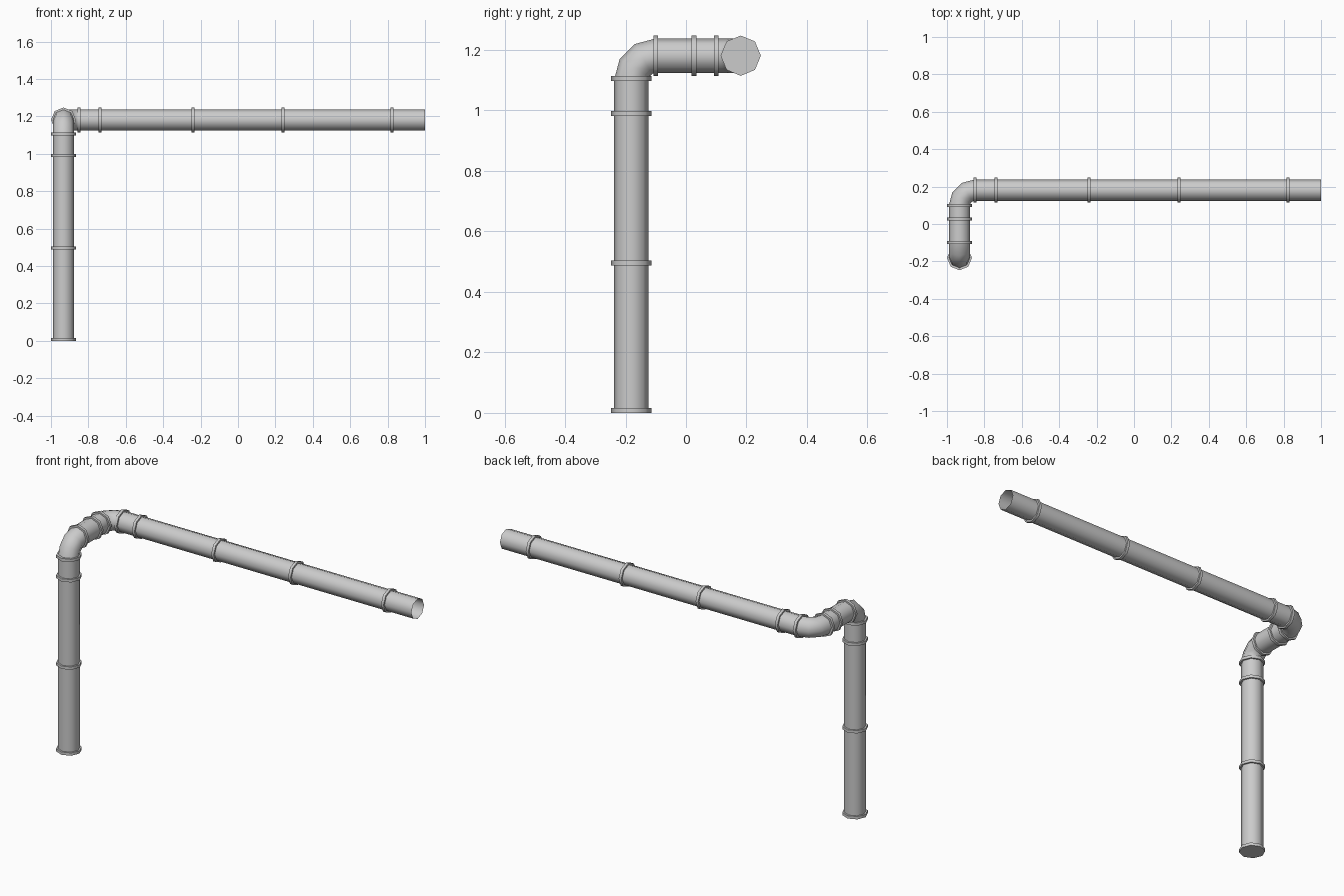
import bpy, bmesh, math
from mathutils import Vector

cube = bpy.data.objects.get("Cube")
if cube:
    bpy.data.objects.remove(cube, do_unlink=True)

SIDES = 8
PIPE_R, COLLAR_R, COLLAR_T = 0.057, 0.0665, 0.016
BEND = 0.081                      # centreline radius of both elbows
PX, PY, PZ = -0.933, -0.181, 1.181  # riser axis and height of the level runs
BACK_Y = PY + 0.362               # axis of the long run

X, Y, Z = Vector((1, 0, 0)), Vector((0, 1, 0)), Vector((0, 0, 1))

metal = bpy.data.materials.new("light_grey_metal")
metal.use_nodes = True
grey = (0.6, 0.6, 0.6, 1)
metal.diffuse_color = grey
metal.node_tree.nodes["Principled BSDF"].inputs["Base Color"].default_value = grey


def tube(name, frames, side, radius, capped=False):
    """Sweep an octagon through (centre, direction) frames."""
    bm = bmesh.new()
    rings = []
    for centre, direction in frames:
        u = side.cross(direction)
        angles = [math.tau * i / SIDES for i in range(SIDES)]
        rings.append([bm.verts.new(centre + radius * (math.cos(a) * u + math.sin(a) * side))
                      for a in angles])
    for a, b in zip(rings, rings[1:]):
        for i in range(SIDES):
            j = (i + 1) % SIDES
            bm.faces.new((a[i], a[j], b[j], b[i]))
    if capped:
        bm.faces.new(rings[0][::-1])
        bm.faces.new(rings[-1])
    mesh = bpy.data.meshes.new(name)
    bm.to_mesh(mesh)
    bm.free()
    mesh.materials.append(metal)
    obj = bpy.data.objects.new(name, mesh)
    bpy.context.collection.objects.link(obj)
    bpy.ops.object.select_all(action='DESELECT')
    obj.select_set(True)
    bpy.context.view_layer.objects.active = obj
    bpy.ops.object.shade_smooth_by_angle(angle=math.radians(60))


def straight(name, start, end, side):
    d = (end - start).normalized()
    tube(name, [(start, d), (end, d)], side, PIPE_R)


def elbow(name, start, d_in, d_out, side, steps=3):
    pivot = start + BEND * d_out
    frames = []
    for k in range(steps + 1):
        a = math.pi / 2 * k / steps
        frames.append((pivot - BEND * math.cos(a) * d_out + BEND * math.sin(a) * d_in,
                       math.cos(a) * d_in + math.sin(a) * d_out))
    tube(name, frames, side, PIPE_R)


def collar(name, centre, d, side):
    half = d * COLLAR_T / 2
    tube(name, [(centre - half, d), (centre + half, d)], side, COLLAR_R, capped=True)


# Joints between the runs and the elbows
riser_foot = Vector((PX, PY, 0.004))
riser_top = Vector((PX, PY, PZ - BEND))
link_start = Vector((PX, PY + BEND, PZ))
link_end = Vector((PX, BACK_Y - BEND, PZ))
run_start = Vector((PX + BEND, BACK_Y, PZ))
run_end = Vector((1, BACK_Y, PZ))

# Pipes
straight("riser_pipe", riser_foot, riser_top, X)
elbow("upper_elbow", riser_top, Z, Y, X)
straight("link_pipe", link_start, link_end, X)
elbow("side_elbow", link_end, Y, X, Z)
straight("long_pipe", run_start, run_end, Z)

# Collars
for i, z in enumerate((COLLAR_T / 2, 0.495, 0.99, 1.105)):
    collar(f"riser_collar_{i + 1}", Vector((PX, PY, z)), Z, X)
for i, y in enumerate((-0.1, 0.027, 0.1)):
    collar(f"link_collar_{i + 1}", Vector((PX, y, PZ)), Y, X)
for i, x in enumerate((-0.85, -0.738, -0.241, 0.241, 0.824)):
    collar(f"long_collar_{i + 1}", Vector((x, BACK_Y, PZ)), X, Z)
